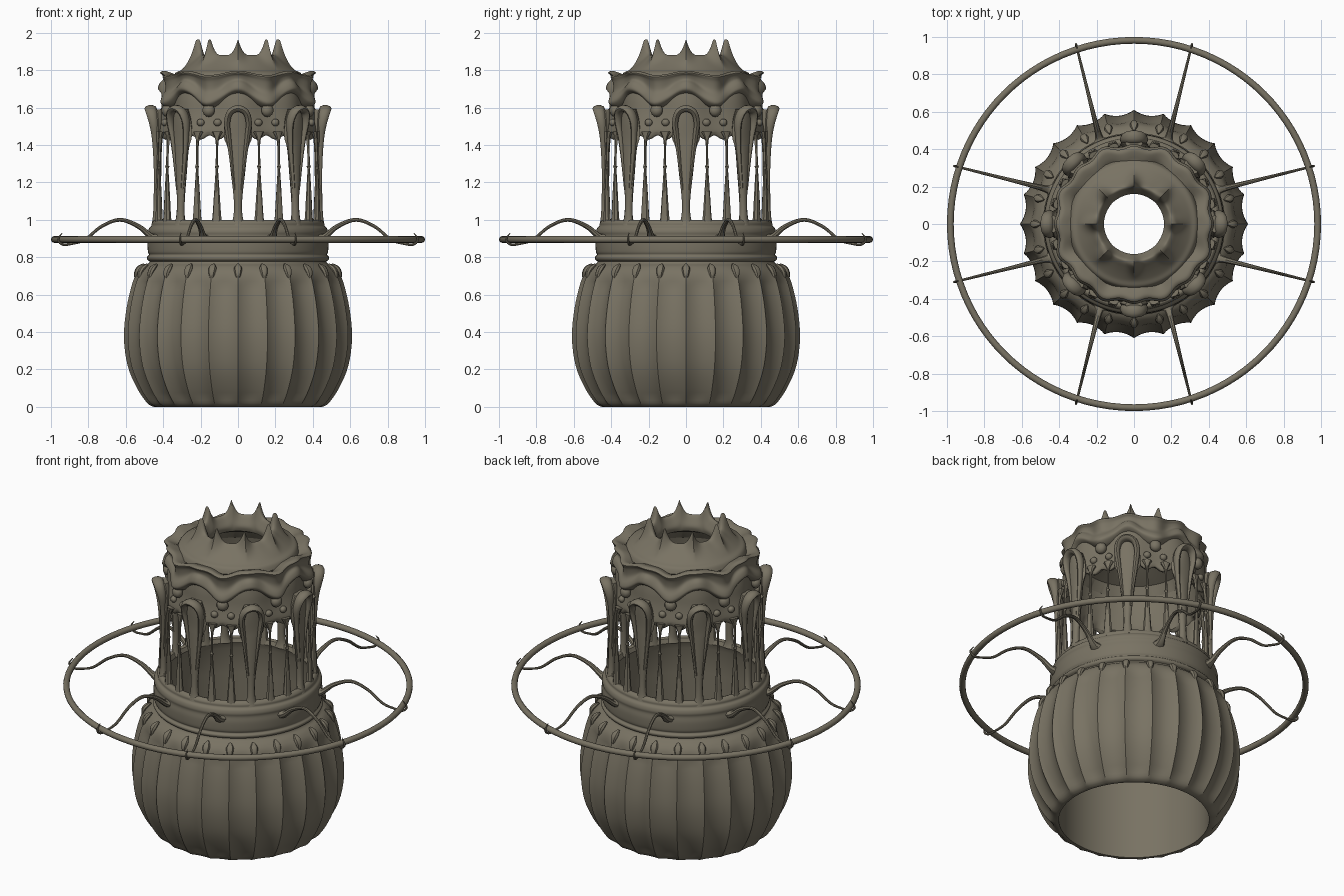
import bpy, bmesh, math
from mathutils import Vector, Matrix

mat = bpy.data.materials.new("aged_olive_bronze")
mat.diffuse_color = (0.19, 0.17, 0.125, 1)
TAU = math.tau


def finish(name, bm, angle=40):
    bmesh.ops.recalc_face_normals(bm, faces=bm.faces)
    me = bpy.data.meshes.new(name)
    bm.to_mesh(me)
    bm.free()
    me.materials.append(mat)
    me.shade_smooth()
    me.set_sharp_from_angle(angle=math.radians(angle))
    ob = bpy.data.objects.new(name, me)
    bpy.context.collection.objects.link(ob)
    return ob


def spline(pts, sub):
    """Catmull-Rom through tuples of any length"""
    out, n = [], len(pts)
    for i in range(n - 1):
        p = [pts[max(0, min(n - 1, i + k))] for k in (-1, 0, 1, 2)]
        for s in range(sub):
            t = s / sub
            out.append(tuple(0.5 * (2 * b + (c - a) * t + (2 * a - 5 * b + 4 * c - d) * t * t
                                    + (3 * b - a - 3 * c + d) * t ** 3) for a, b, c, d in zip(*p)))
    return out + [tuple(pts[-1])]


def turned(name, outer, inner, n, mod=lambda r, z, a, i: (r, z), sub=4, angle=40):
    """closed wall: outer profile is smoothed and modulated by angle, inner is plain"""
    prof = spline(outer, sub)
    no = len(prof)
    prof += inner
    bm = bmesh.new()
    rings = []
    for i, (r, z) in enumerate(prof):
        ring = []
        for k in range(n):
            a = TAU * k / n
            rr, zz = mod(r, z, a, i) if i < no else (r, z)
            ring.append(bm.verts.new((rr * math.cos(a), rr * math.sin(a), zz)))
        rings.append(ring)
    for i in range(len(rings)):
        A, B = rings[i], rings[(i + 1) % len(rings)]
        for k in range(n):
            j = (k + 1) % n
            bm.faces.new((A[k], A[j], B[j], B[k]))
    return finish(name, bm, angle)


def sweep(name, pts, ang, ref, sub=4, seg=10):
    """pts: (radial, tangential, z, half width along ref, half depth), turned to angle"""
    ps = spline(pts, sub)
    M = Matrix.Rotation(ang, 3, 'Z')
    bm = bmesh.new()
    rings = []
    for i, p in enumerate(ps):
        T = (Vector(ps[min(i + 1, len(ps) - 1)][:3]) - Vector(ps[max(i - 1, 0)][:3])).normalized()
        S = (Vector(ref) - T * T.dot(Vector(ref))).normalized()
        U = T.cross(S)
        rings.append([bm.verts.new(M @ (Vector(p[:3]) + S * p[3] * math.cos(TAU * k / seg)
                                        + U * p[4] * math.sin(TAU * k / seg))) for k in range(seg)])
    for A, B in zip(rings, rings[1:]):
        for k in range(seg):
            j = (k + 1) % seg
            bm.faces.new((A[k], A[j], B[j], B[k]))
    bm.faces.new(rings[0])
    bm.faces.new(rings[-1])
    return finish(name, bm)


def knob(name, r, z, a, size):
    bm = bmesh.new()
    bmesh.ops.create_uvsphere(bm, u_segments=10, v_segments=7, radius=1,
                              matrix=Matrix.Rotation(a, 4, 'Z') @ Matrix.Translation((r, 0, z))
                              @ Matrix.Diagonal((*size, 1)))
    finish(name, bm)


# fluted bulb base: concave flutes between 24 sharp ridges
def flutes(r, z, a, i):
    w = max(0, min(1, z / 0.08 + 0.3)) * max(0, min(1, (0.75 - z) / 0.1))
    return r - 0.026 * w * abs(math.sin(12 * a)) ** 0.8, z


turned("bulb_base", [(0.45, 0), (0.485, 0.02), (0.54, 0.10), (0.59, 0.22), (0.61, 0.37), (0.597, 0.52),
                     (0.568, 0.65), (0.54, 0.715), (0.505, 0.75), (0.475, 0.77), (0.47, 0.80)],
       [(0.43, 0.80), (0.43, 0.0)], 240, flutes, angle=28)
for k in range(24):
    a = TAU * k / 24
    sweep("ridge_beak", [(0.545, 0, 0.68, 0.008, 0.008), (0.54, 0, 0.715, 0.018, 0.016),
                         (0.525, 0, 0.742, 0.022, 0.016), (0.50, 0, 0.762, 0.006, 0.006)],
          a, (0, 1, 0), sub=2, seg=8)

# collar
turned("collar", [(0.465, 0.775), (0.483, 0.785), (0.487, 0.80), (0.476, 0.813), (0.482, 0.83), (0.483, 0.88),
                  (0.478, 0.915), (0.481, 0.935), (0.475, 0.955), (0.462, 0.968), (0.46, 0.985),
                  (0.445, 1.0), (0.425, 0.995)],
       [(0.415, 0.97), (0.43, 0.93), (0.43, 0.775)], 96)

# eight broad columns with horseshoe heads, two slim balusters between each pair
for k in range(8):
    a = TAU * k / 8
    sweep("broad_column", [(0.435, 0, 0.97, 0.045, 0.03), (0.435, 0, 1.01, 0.026, 0.022),
                           (0.432, 0, 1.10, 0.022, 0.02), (0.43, 0, 1.25, 0.038, 0.021),
                           (0.428, 0, 1.38, 0.054, 0.022), (0.425, 0, 1.44, 0.075, 0.024),
                           (0.425, 0, 1.52, 0.07, 0.03), (0.43, 0, 1.59, 0.045, 0.03)], a, (0, 1, 0))
    half = [(0.44, 0.018, 1.16, 0.008, 0.006), (0.44, 0.036, 1.32, 0.012, 0.01),
            (0.443, 0.05, 1.44, 0.018, 0.014), (0.452, 0.058, 1.52, 0.024, 0.017),
            (0.463, 0.042, 1.575, 0.03, 0.018)]
    sweep("column_hood", half + [(0.467, 0, 1.595, 0.033, 0.019)]
          + [(r, -y, z, w, d) for r, y, z, w, d in half[::-1]], a, (1, 0, 0))
    for s in (-1, 1):
        sweep("slim_baluster", [(0.437, 0, 0.97, 0.034, 0.025), (0.437, 0, 1.01, 0.025, 0.02),
                                (0.437, 0, 1.12, 0.017, 0.015), (0.437, 0, 1.22, 0.01, 0.01),
                                (0.437, 0, 1.27, 0.007, 0.007), (0.437, 0, 1.285, 0.012, 0.012),
                                (0.437, 0, 1.30, 0.007, 0.007), (0.432, 0, 1.42, 0.008, 0.009),
                                (0.425, 0, 1.47, 0.03, 0.02)], a + s * TAU / 24, (0, 1, 0), sub=3, seg=8)
    # bosses on the crown between the columns
    b = a + TAU / 16
    knob("crown_boss", 0.41, 1.585, b, (0.03, 0.035, 0.035))
    for s in (-1, 1):
        knob("crown_boss_small", 0.408, 1.52, b + s * 0.12, (0.018, 0.022, 0.02))


# crown body under the ruffle
def body_wave(r, z, a, i):
    return r + 0.012 * math.cos(8 * a), z + (0.012 * math.cos(24 * a + math.pi) if z < 1.47 else 0)


turned("crown_body", [(0.385, 1.45), (0.41, 1.44), (0.42, 1.47), (0.408, 1.53), (0.40, 1.58),
                      (0.395, 1.64), (0.385, 1.70)],
       [(0.34, 1.70), (0.36, 1.6), (0.37, 1.5)], 144, body_wave)


# wavy ruffle: arches over column heads, dips between
def ruffle_wave(r, z, a, i):
    w = 0.038 * max(0.3, min(1, (1.80 - z) / 0.1))
    return r + 0.010 * math.cos(16 * a) - 0.008 * math.cos(8 * a), z + w * math.cos(8 * a)


turned("crown_ruffle", [(0.375, 1.635), (0.40, 1.64), (0.425, 1.66), (0.418, 1.69), (0.398, 1.72),
                        (0.402, 1.755), (0.414, 1.775), (0.395, 1.785), (0.365, 1.778), (0.335, 1.765)],
       [(0.31, 1.73), (0.35, 1.66)], 160, ruffle_wave)


# top dome rising into eight points around the opening
def points_up(r, z, a, i):
    w = max(0, min(1, (z - 1.80) / 0.075))
    p = (1 - abs(math.sin(4 * a))) ** 2
    return r + 0.012 * w * p, z + 0.085 * w * w * p


turned("pointed_dome", [(0.35, 1.755), (0.335, 1.785), (0.305, 1.80), (0.27, 1.825), (0.24, 1.85),
                        (0.212, 1.875), (0.195, 1.878), (0.175, 1.85), (0.16, 1.82), (0.165, 1.79)],
       [(0.22, 1.76), (0.32, 1.72)], 192, points_up)

# hoop and its eight curved arms
bpy.ops.mesh.primitive_torus_add(major_radius=0.982, minor_radius=0.018, major_segments=96,
                                 minor_segments=12, location=(0, 0, 0.895))
hoop = bpy.context.object
hoop.name = "hoop"
hoop.data.materials.append(mat)
hoop.data.shade_smooth()
for k in range(8):
    s = -1 if k % 2 == 0 else 1
    arm = [(0.465, 0.90, 0.045, 0.03), (0.50, 0.91, 0.022, 0.018), (0.57, 0.965, 0.014, 0.013),
           (0.67, 1.0, 0.011, 0.01), (0.77, 0.965, 0.009, 0.009), (0.86, 0.895, 0.008, 0.008),
           (0.93, 0.873, 0.007, 0.007), (0.982, 0.868, 0.007, 0.007), (1.007, 0.895, 0.006, 0.006),
           (0.985, 0.93, 0.002, 0.002)]
    sweep("hoop_arm", [(r, s * 0.15 * (r - 0.465), z, w, d) for r, z, w, d in arm],
          TAU * (k + 0.5) / 8, (0, 1, 0), sub=5, seg=8)
